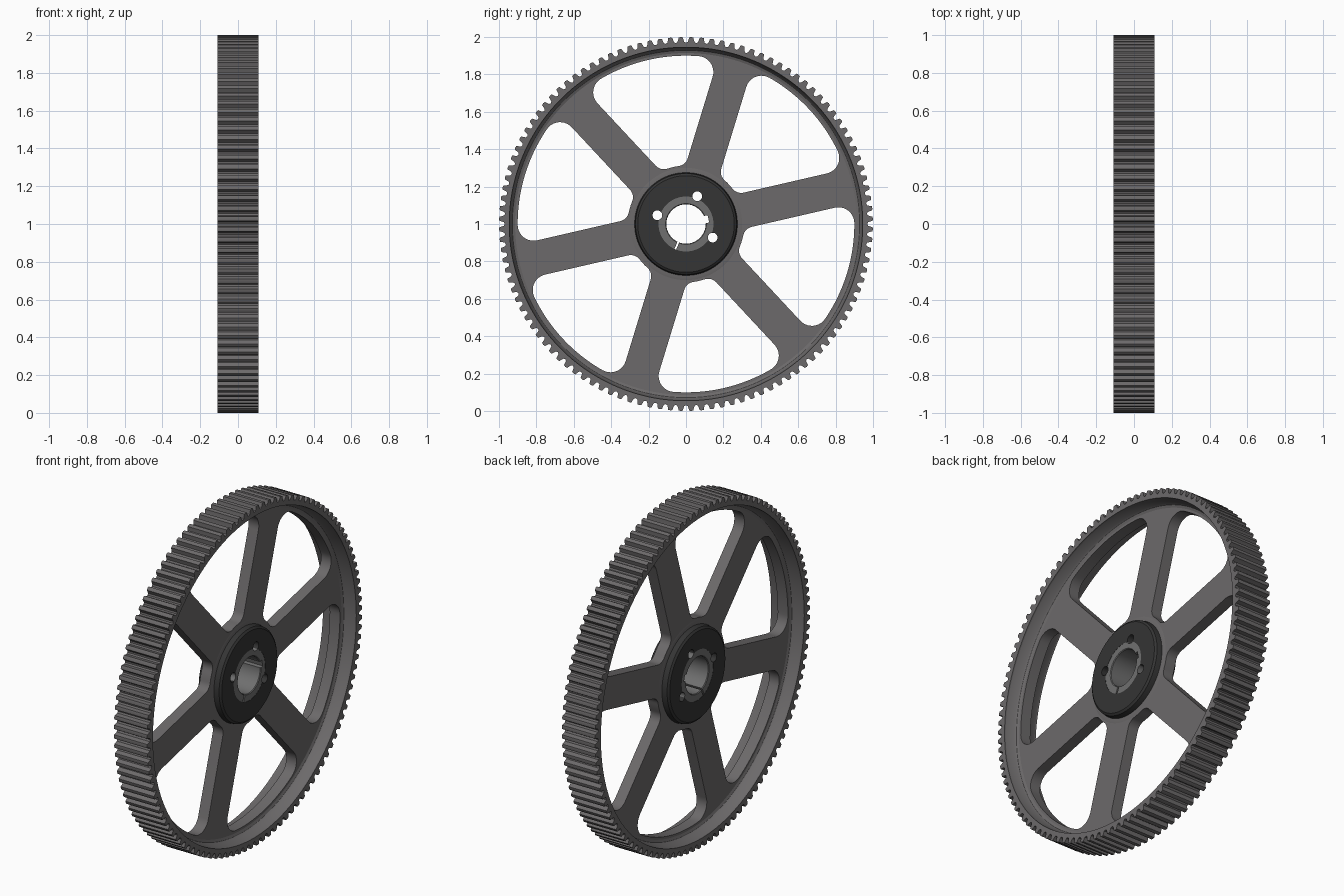
import bpy, bmesh
from math import sin, cos, pi, radians, sqrt, atan2
from mathutils import Matrix

cube = bpy.data.objects.get("Cube")
if cube:
    bpy.data.objects.remove(cube)

# Wheel plane is y-z, axle along x, centre one unit up
TO_WHEEL = Matrix.Translation((0, 0, 1)) @ Matrix(
    ((0, 0, 1, 0), (1, 0, 0, 0), (0, 1, 0, 0), (0, 0, 0, 1)))


def material(name, colour):
    m = bpy.data.materials.new(name)
    m.use_nodes = True
    m.diffuse_color = (*colour, 1)
    m.node_tree.nodes["Principled BSDF"].inputs["Base Color"].default_value = (*colour, 1)
    return m


cast_grey = material("cast_grey", (0.15, 0.143, 0.145))
hub_black = material("hub_black", (0.035, 0.035, 0.035))
bush_grey = material("bush_grey", (0.16, 0.16, 0.16))


def finish(name, bm, mat):
    """Weld, orient and smooth a bmesh, then link it as an object."""
    bmesh.ops.remove_doubles(bm, verts=bm.verts, dist=1e-5)
    bmesh.ops.recalc_face_normals(bm, faces=bm.faces)
    mesh = bpy.data.meshes.new(name)
    bm.to_mesh(mesh)
    bm.free()
    mesh.materials.clear()
    mesh.materials.append(mat)
    obj = bpy.data.objects.new(name, mesh)
    bpy.context.scene.collection.objects.link(obj)
    return obj


def plate(name, loops, half, mat):
    """Extrude polar (radius, angle) loops; inner loops become holes."""
    curve = bpy.data.curves.new(name, 'CURVE')
    curve.dimensions = '2D'
    curve.fill_mode = 'BOTH'
    curve.extrude = half
    for loop in loops:
        s = curve.splines.new('POLY')
        s.points.add(len(loop) - 1)
        for p, (r, a) in zip(s.points, loop):
            p.co = (r * cos(a), r * sin(a), 0, 1)
        s.use_cyclic_u = True
    temp = bpy.data.objects.new(name + "_outline", curve)
    bpy.context.scene.collection.objects.link(temp)
    bpy.context.view_layer.update()
    mesh = bpy.data.meshes.new_from_object(temp)
    bm = bmesh.new()
    bm.from_mesh(mesh)
    bm.transform(TO_WHEEL)
    bpy.data.objects.remove(temp)
    bpy.data.curves.remove(curve)
    bpy.data.meshes.remove(mesh)
    return finish(name, bm, mat)


def ring(name, half_profile, mat, segments=128):
    """Lathe a (radius, x) profile, mirrored in x, around the axle."""
    profile = half_profile + [(r, -x) for r, x in reversed(half_profile)]
    bm = bmesh.new()
    rows = [[bm.verts.new((r * cos(2 * pi * i / segments), r * sin(2 * pi * i / segments), x))
             for r, x in profile] for i in range(segments)]
    n = len(profile)
    for i in range(segments):
        a, b = rows[i], rows[(i + 1) % segments]
        for j in range(n):
            k = (j + 1) % n
            bm.faces.new((a[j], a[k], b[k], b[j]))
    bm.transform(TO_WHEEL)
    return finish(name, bm, mat)


def circle(r, n=180):
    return [(r, 2 * pi * i / n) for i in range(n)]


def arc(cx, cy, r, a0, a1, n):
    """Arc as polar points."""
    pts = []
    for i in range(n + 1):
        a = a0 + (a1 - a0) * i / n
        x, y = cx + r * cos(a), cy + r * sin(a)
        pts.append((sqrt(x * x + y * y), atan2(y, x)))
    return pts


def window(turn, r_in=0.312, r_out=0.9, w=0.094, f_in=0.06, f_out=0.085):
    """Rounded opening between the spoke at angle turn and the next one."""
    ax, ay = sqrt((r_in + f_in) ** 2 - (w + f_in) ** 2), w + f_in
    bx, by = sqrt((r_out - f_out) ** 2 - (w + f_out) ** 2), w + f_out
    ta, tb, mid = atan2(ay, ax), atan2(by, bx), pi / 6
    half = arc(0, 0, r_in, mid, ta, 3)[:-1]
    half += arc(ax, ay, f_in, ta - pi, -pi / 2, 8)
    half += arc(bx, by, f_out, -pi / 2, tb, 10)
    half += arc(0, 0, r_out, tb, mid, 14)[1:]
    other = [(r, 2 * mid - a) for r, a in reversed(half[1:-1])]
    return [(r, a + turn) for r, a in half + other]


# Toothed rim with rounded grooves
TEETH = 112
groove = [(-0.5, 1), (-0.3, 0.998), (-0.25, 0.987), (-0.17, 0.974), (0, 0.969),
          (0.17, 0.974), (0.25, 0.987), (0.3, 0.998)]
teeth = [(r, 2 * pi * (i + u) / TEETH) for i in range(TEETH) for u, r in groove]
plate("toothed_rim", [teeth, circle(0.945)], 0.108, cast_grey)

# Tapered lip joining rim and web
ring("rim_lip", [(0.955, 0.1), (0.945, 0.1), (0.935, 0.05), (0.928, 0.039), (0.914, 0.033)],
     cast_grey, 180)

# Web with six spokes
spoke_angles = [radians(13 + 60 * k) for k in range(6)]
plate("spoke_web", [circle(0.95), circle(0.2, 64)] + [window(a) for a in spoke_angles],
      0.033, cast_grey)

# Hub and the bush inside it
ring("web_boss", [(0.2, 0.036), (0.285, 0.036), (0.3, 0.033)], cast_grey)
hub = ring("hub", [(0.147, 0.075), (0.258, 0.075), (0.27, 0.066), (0.276, 0.03)], hub_black)
bush = ring("bush", [(0.105, 0.07), (0.109, 0.074), (0.147, 0.074)], bush_grey)


def cut(targets, angle, radius, size=None, hole=None):
    """Cut a round hole or a square slot parallel to the axle."""
    bm = bmesh.new()
    if hole:
        bmesh.ops.create_cone(bm, cap_ends=True, segments=24, radius1=hole, radius2=hole, depth=0.5)
    else:
        bmesh.ops.create_cube(bm, size=1, matrix=Matrix.Diagonal((*size, 0.5, 1)))
    bm.transform(TO_WHEEL @ Matrix.Rotation(radians(angle), 4, 'Z')
                 @ Matrix.Translation((radius, 0, 0)))
    cutter = finish("cutter", bm, bush_grey)
    cutter.hide_render = True
    for obj in targets:
        mod = obj.modifiers.new("cut", 'BOOLEAN')
        mod.operation = 'DIFFERENCE'
        mod.solver = 'EXACT'
        mod.object = cutter
        bpy.context.view_layer.objects.active = obj
        bpy.ops.object.modifier_apply(modifier=mod.name)
    bpy.data.objects.remove(cutter)


# Screw holes, keyway and the clamping slit
for angle in (68, 163, -27):
    cut([hub, bush], angle, 0.16, hole=0.026)
cut([bush], 13, 0.105, size=(0.036, 0.04))
cut([bush], 247, 0.125, size=(0.06, 0.01))

# Smooth shading with sharp edges kept
bpy.ops.object.select_all(action='DESELECT')
for obj in bpy.context.scene.objects:
    if obj.type == 'MESH':
        obj.select_set(True)
        bpy.context.view_layer.objects.active = obj
bpy.ops.object.shade_smooth_by_angle(angle=radians(30))
